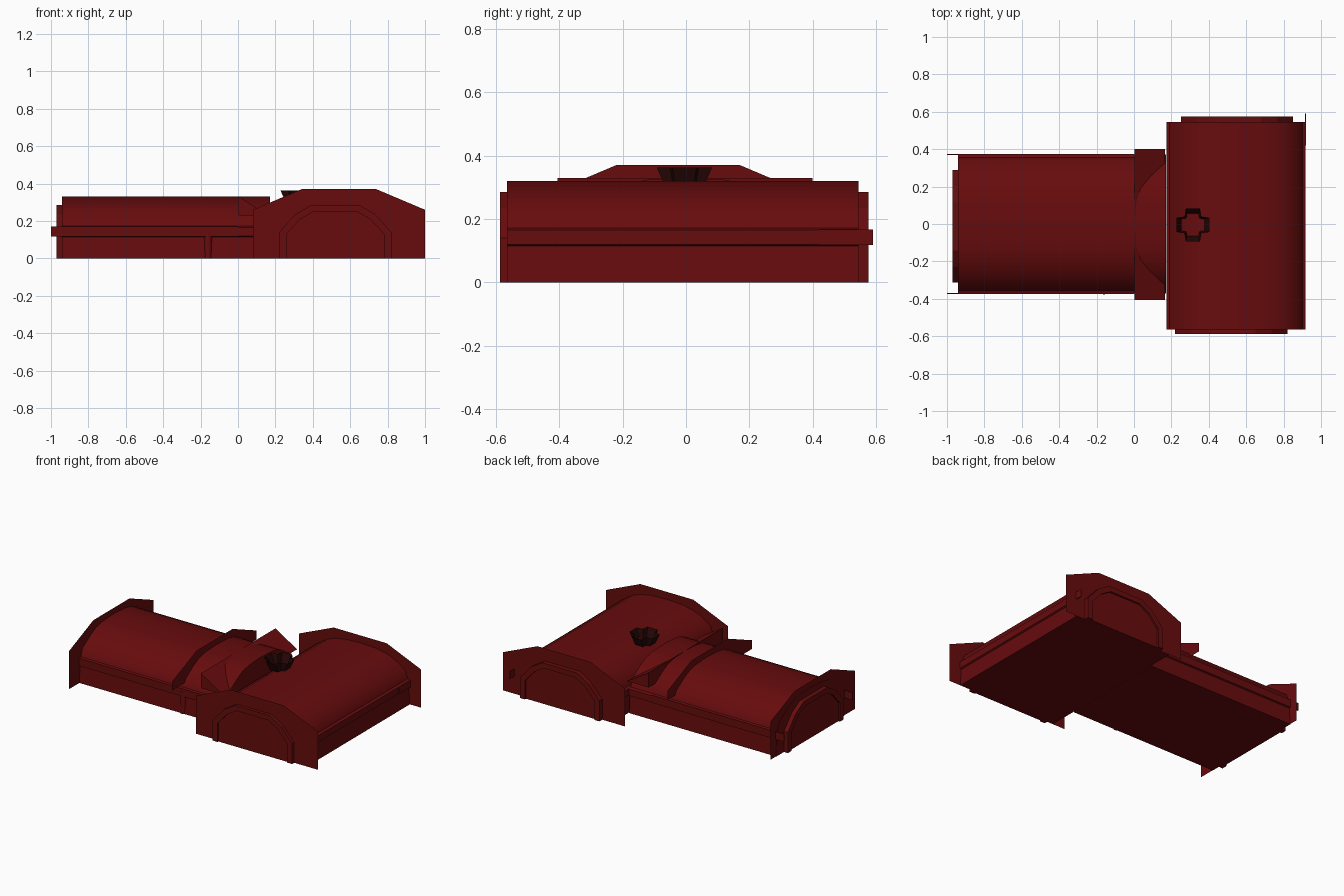
import bpy, bmesh, math

if "Cube" in bpy.data.objects:
    bpy.data.objects.remove(bpy.data.objects["Cube"])

def material(name, color):
    m = bpy.data.materials.new(name)
    m.diffuse_color = (*color, 1)
    m.use_nodes = True
    m.node_tree.nodes["Principled BSDF"].inputs["Base Color"].default_value = m.diffuse_color
    return m

RED = material("dark_red", (0.135, 0.0035, 0.004))
BLACK = material("blackened_red", (0.02, 0.002, 0.002))

def finish(name, bm, mat=RED, smooth=False):
    bmesh.ops.recalc_face_normals(bm, faces=bm.faces)
    me = bpy.data.meshes.new(name)
    bm.to_mesh(me)
    bm.free()
    ob = bpy.data.objects.new(name, me)
    bpy.context.collection.objects.link(ob)
    me.materials.append(mat)
    if smooth:
        bpy.ops.object.select_all(action='DESELECT')
        ob.select_set(True)
        bpy.context.view_layer.objects.active = ob
        bpy.ops.object.shade_smooth_by_angle(angle=math.radians(45))
    return ob

def prism(name, pts, axis, a, b=None, smooth=False):
    """Profile (u, z) swept along x or y from a to b; a flat sheet when b is None."""
    bm = bmesh.new()
    place = (lambda u, z: (a, u, z)) if axis == 'x' else (lambda u, z: (u, a, z))
    face = bm.faces.new([bm.verts.new(place(u, z)) for u, z in pts])
    if b is not None:
        ext = bmesh.ops.extrude_face_region(bm, geom=[face], use_keep_orig=True)
        vs = [g for g in ext['geom'] if isinstance(g, bmesh.types.BMVert)]
        d = (b - a, 0, 0) if axis == 'x' else (0, b - a, 0)
        bmesh.ops.translate(bm, verts=vs, vec=d)
    return finish(name, bm, RED, smooth)

def mirrored(half, c=0.0):
    """Symmetric outline from its right half, listed bottom to top."""
    return [(c + u, z) for u, z in half] + [(c - u, z) for u, z in reversed(half) if u > 0]

def box(name, x0, x1, y0, y1, z0, z1):
    return prism(name, [(y0, z0), (y1, z0), (y1, z1), (y0, z1)], 'x', x0, x1)

# Barrel-roofed halls with a ledge along each side
def hall(top):
    return [(0.37, 0), (0.362, 0.115), (0.372, 0.12), (0.372, 0.165), (0.355, 0.172),
            (0.335, 0.225), (0.25, 0.28), (0.19, top - 0.02), (0.12, top - 0.006), (0, top)]

prism("long_hall", mirrored(hall(0.33)), 'x', -0.94, 0.17, True)
prism("cross_hall", mirrored(hall(0.32), 0.545), 'y', -0.565, 0.545, True)

# Thin gable walls standing above the roofs
gable = [(0.46, 0), (0.46, 0.26), (0.2, 0.37)]
prism("front_gable", mirrored(gable, 0.54), 'y', -0.565)
prism("back_gable", mirrored(gable, 0.54), 'y', 0.545)
prism("left_gable", mirrored([(0.455, 0), (0.455, 0.26), (0.195, 0.37)], -0.025), 'x', -0.938)
prism("middle_gable", mirrored([(0.455, 0.2), (0.455, 0.26), (0.195, 0.37)], -0.025), 'x', -0.16)

# Raised arch frame and shallow panel on each gable
outer = [(0.3, 0), (0.3, 0.14), (0.215, 0.235), (0.13, 0.285)]
inner = [(0.262, 0), (0.262, 0.128), (0.19, 0.208), (0.118, 0.25)]
for side, axis, c, a, d in (("front", 'y', 0.52, -0.565, -0.023),
                            ("back", 'y', 0.55, 0.545, 0.031),
                            ("left", 'x', -0.012, -0.938, -0.032)):
    o, i = mirrored(outer, c), mirrored(inner, c)
    prism(side + "_arch_frame", o + i[::-1], axis, a, a + d)
    prism(side + "_arch_panel", i, axis, a, a + d * 0.6)

# Ledge rails that poke through the gables
for s in (-1, 1):
    box("long_hall_rail", -1.0, 0.0, s * 0.368, s * 0.374, 0.118, 0.17)
box("cross_hall_rail", 0.914, 0.92, 0.42, 0.59, 0.118, 0.167)

# Sloped saddle joining the two halls
prism("saddle", [(0.003, 0.23), (0.165, 0.23), (0.003, 0.33)], 'y', -0.405, 0.4)

# Rounded post below the middle gable
bm = bmesh.new()
bmesh.ops.create_cone(bm, cap_ends=True, segments=12, radius1=0.022, radius2=0.022, depth=0.15)
bmesh.ops.translate(bm, verts=bm.verts, vec=(-0.16, -0.355, 0.075))
finish("post", bm, RED, True)

# Flared four-lobed roof vent
bm = bmesh.new()
rings = []
for z, r, h, k in ((0.3, 0.06, 0.03, 0.035), (0.363, 0.0875, 0.038, 0.045)):
    ring = []
    for q in range(4):
        c, s = math.cos(q * math.pi / 2), math.sin(q * math.pi / 2)
        for u, v in ((r, -h), (r, h), (k, k)):
            ring.append(bm.verts.new((0.315 + u * c - v * s, -0.005 + u * s + v * c, z)))
    rings.append(ring)
for i in range(12):
    j = (i + 1) % 12
    bm.faces.new((rings[0][i], rings[0][j], rings[1][j], rings[1][i]))
finish("roof_vent", bm, BLACK)
